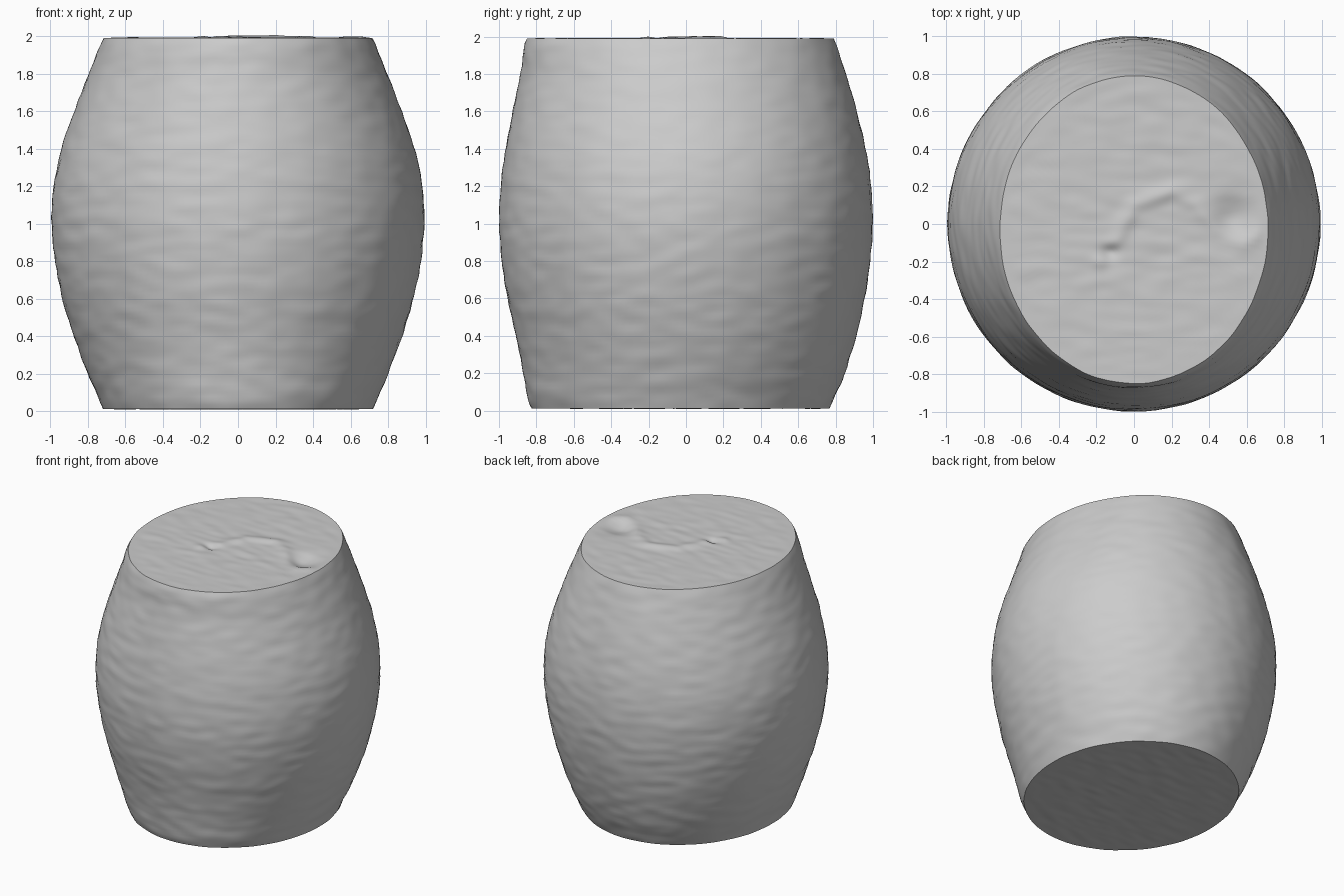
import bpy, bmesh, math
from mathutils import Vector, noise

if "Cube" in bpy.data.objects:
    bpy.data.objects.remove(bpy.data.objects["Cube"])

SEG, RINGS, CAP = 160, 90, 44

# Profile rows: z, half width in x, reach to -y, reach to +y
PROFILE = [
    (0.012, 0.72, 0.825, 0.765), (0.06, 0.74, 0.845, 0.79), (0.2, 0.80, 0.87, 0.85),
    (0.4, 0.875, 0.91, 0.91), (0.6, 0.935, 0.955, 0.955), (0.8, 0.975, 0.985, 0.985),
    (1.0, 0.993, 0.998, 0.998), (1.2, 0.982, 0.99, 0.99), (1.4, 0.94, 0.965, 0.96),
    (1.6, 0.872, 0.928, 0.915), (1.8, 0.795, 0.885, 0.855), (1.95, 0.735, 0.865, 0.805),
    (1.99, 0.715, 0.85, 0.79)]
FURROW = [Vector(p) for p in ((-0.18, -0.2), (-0.1, -0.1), (0.0, 0.1), (0.2, 0.17),
                              (0.33, 0.1), (0.45, -0.03), (0.58, -0.1), (0.66, -0.06))]


def section(z):
    """Smoothly interpolated profile row at height z."""
    n = len(PROFILE)
    i = next((k for k in range(n - 1) if z <= PROFILE[k + 1][0]), n - 2)
    a, b = PROFILE[i], PROFILE[i + 1]
    p, q = PROFILE[max(i - 1, 0)], PROFILE[min(i + 2, n - 1)]
    h = b[0] - a[0]
    t = (z - a[0]) / h
    row = []
    for k in (1, 2, 3):
        ma = (b[k] - p[k]) / (b[0] - p[0]) * h
        mb = (q[k] - a[k]) / (q[0] - a[0]) * h
        row.append((2*t**3 - 3*t*t + 1) * a[k] + (t**3 - 2*t*t + t) * ma
                   + (3*t*t - 2*t**3) * b[k] + (t**3 - t*t) * mb)
    return row


def outline(z, ang):
    wx, front, back = section(z)
    y = (back - front) / 2 + (back + front) / 2 * math.sin(ang)
    return Vector((wx * math.cos(ang), y, z))


def bumps(p):
    """Hand-hewn texture, stretched sideways."""
    return noise.noise(Vector((p.x * 7, p.y * 7, p.z * 16))) * 0.005


def furrow_distance(p):
    best = 9
    for a, b in zip(FURROW, FURROW[1:]):
        d = b - a
        t = min(1, max(0, (p - a).dot(d) / d.length_squared))
        best = min(best, (p - a - d * t).length)
    return best


def cap_height(p, top):
    h = noise.noise(Vector((p.x * 6, p.y * 15, 3 if top else 8))) * 0.005
    flat = Vector((p.x, p.y))
    if top:
        h += 0.012 * math.exp(-(furrow_distance(flat) / 0.045) ** 2)
        h -= 0.035 * math.exp(-((p.x - 0.53) / 0.1) ** 2 - ((p.y - 0.03) / 0.11) ** 2)
        h -= 0.03 * math.exp(-((p.x + 0.13) / 0.05) ** 2 - ((p.y + 0.15) / 0.04) ** 2)
    return h


bm = bmesh.new()


def bridge(a, b):
    for i in range(SEG):
        j = (i + 1) % SEG
        bm.faces.new((a[i], a[j], b[j], b[i]))


# Bulging wall
angles = [2 * math.pi * i / SEG for i in range(SEG)]
wall = []
for r in range(RINGS + 1):
    z = 0.012 + (1.99 - 0.012) * r / RINGS
    ring = []
    for ang in angles:
        p = outline(z, ang)
        out = Vector((math.cos(ang), math.sin(ang), 0))
        ring.append(bm.verts.new(p + out * bumps(p)))
    wall.append(ring)
for a, b in zip(wall, wall[1:]):
    bridge(a, b)

# Closed ends, with creases on the upper one
for rim, z, top in ((wall[-1], 1.99, True), (wall[0], 0.012, False)):
    centre = Vector((0, -0.03, z))
    prev = rim
    for k in range(1, CAP):
        ring = []
        for v in rim:
            p = v.co.lerp(centre, k / CAP)
            p.z = z + cap_height(p, top) * min(1, k / 4)
            ring.append(bm.verts.new(p))
        bridge(prev, ring)
        prev = ring
    mid = bm.verts.new(centre + Vector((0, 0, cap_height(centre, top))))
    for i in range(SEG):
        bm.faces.new((prev[i], prev[(i + 1) % SEG], mid))

bmesh.ops.recalc_face_normals(bm, faces=bm.faces)
mesh = bpy.data.meshes.new("barrel_body")
bm.to_mesh(mesh)
bm.free()
body = bpy.data.objects.new("barrel_body", mesh)
bpy.context.collection.objects.link(body)
bpy.context.view_layer.objects.active = body
body.select_set(True)
bpy.ops.object.shade_smooth_by_angle(angle=math.radians(40))
